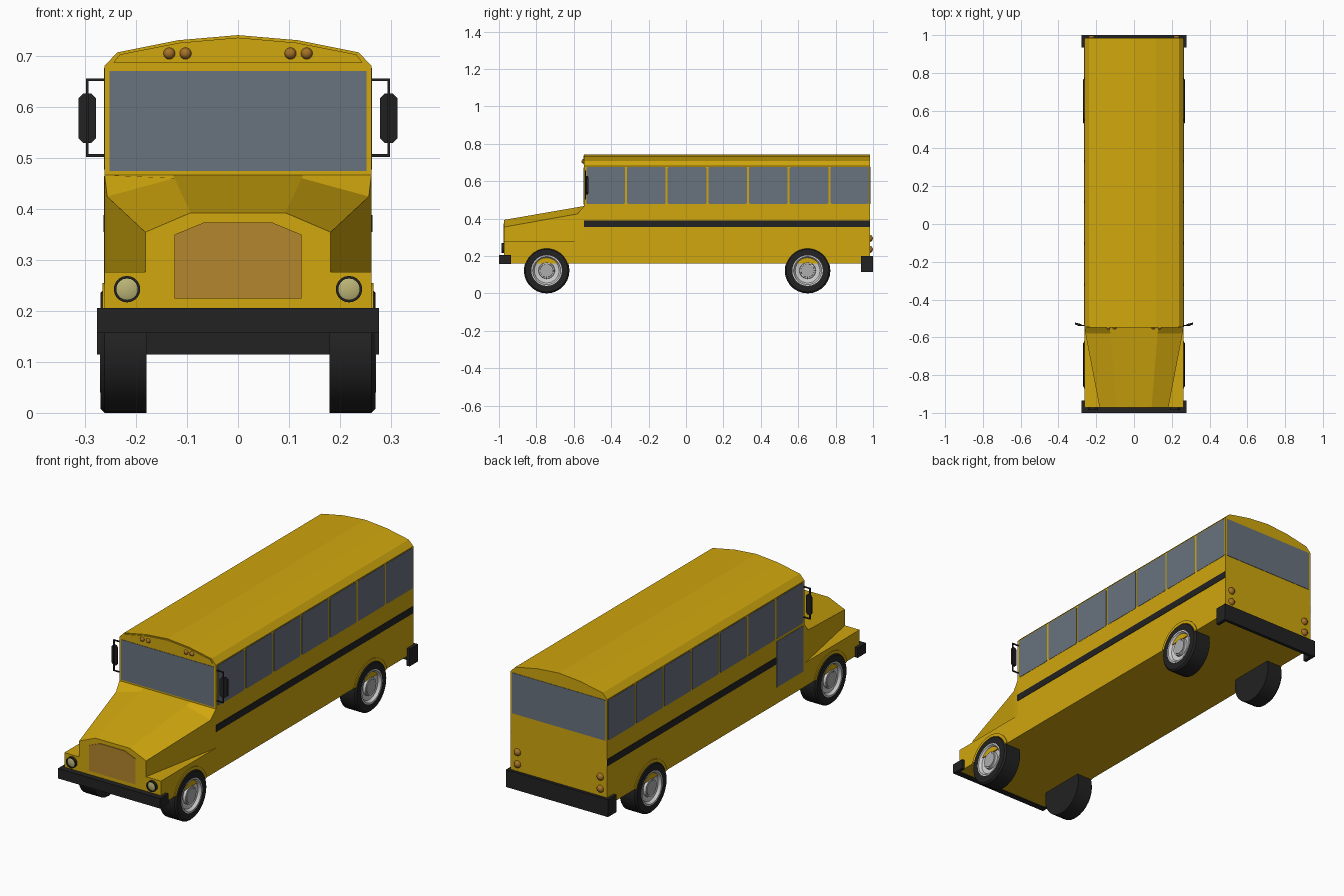
import bpy, bmesh, math
from mathutils import Vector

if "Cube" in bpy.data.objects:
    bpy.data.objects.remove(bpy.data.objects["Cube"])


def material(name, r, g, b):
    m = bpy.data.materials.new(name)
    m.diffuse_color = (r, g, b, 1)
    m.use_nodes = True
    m.node_tree.nodes["Principled BSDF"].inputs["Base Color"].default_value = m.diffuse_color
    return m


YELLOW = material("bus yellow", 0.63, 0.385, 0.004)
BLACK = material("black", 0.016, 0.016, 0.016)
GLASS = material("window glass", 0.14, 0.17, 0.21)
BROWN = material("grille brown", 0.45, 0.24, 0.027)
AMBER = material("amber lamp", 0.38, 0.17, 0.02)
LAMP = material("headlamp glass", 0.50, 0.46, 0.18)
STEEL = material("wheel steel", 0.62, 0.62, 0.62)
GREY = material("hub grey", 0.42, 0.42, 0.42)


def finish(name, bm, mat, smooth=False):
    bmesh.ops.recalc_face_normals(bm, faces=bm.faces[:])
    me = bpy.data.meshes.new(name)
    bm.to_mesh(me)
    bm.free()
    ob = bpy.data.objects.new(name, me)
    bpy.context.collection.objects.link(ob)
    me.materials.append(mat)
    if smooth:
        bpy.ops.object.select_all(action='DESELECT')
        ob.select_set(True)
        bpy.context.view_layer.objects.active = ob
        bpy.ops.object.shade_smooth_by_angle(angle=math.radians(35))
    return ob


def loft(name, rings, mat):
    """Skin a row of equal point rings and cap both ends."""
    bm = bmesh.new()
    vs = [[bm.verts.new(p) for p in ring] for ring in rings]
    n = len(vs[0])
    for a, b in zip(vs, vs[1:]):
        for i in range(n):
            bm.faces.new((a[i], a[(i + 1) % n], b[(i + 1) % n], b[i]))
    bm.faces.new(vs[0])
    bm.faces.new(vs[-1])
    return finish(name, bm, mat)


def mirrored(half):
    """Full outline from the right half, listed bottom to top."""
    return half + [(-x, z) for x, z in reversed(half) if x > 0]


def along_y(name, pts, y0, y1, mat):
    return loft(name, [[(x, y, z) for x, z in pts] for y in (y0, y1)], mat)


def along_x(name, pts, x0, x1, mat):
    return loft(name, [[(x, y, z) for y, z in pts] for x in (x0, x1)], mat)


def along_z(name, pts, z0, z1, mat):
    return loft(name, [[(x, y, z) for x, y in pts] for z in (z0, z1)], mat)


def rect(a0, a1, b0, b1, c=0.0):
    """Rectangle with corners cut by c."""
    if c == 0:
        return [(a0, b0), (a1, b0), (a1, b1), (a0, b1)]
    return [(a0 + c, b0), (a1 - c, b0), (a1, b0 + c), (a1, b1 - c),
            (a1 - c, b1), (a0 + c, b1), (a0, b1 - c), (a0, b0 + c)]


def lathe(name, profile, origin, axis, mat, seg=28):
    """Turn (distance along axis, radius) points about an axis."""
    d = Vector(axis)
    u = Vector((0, 0, 1))
    w = d.cross(u)
    o = Vector(origin)
    bm = bmesh.new()
    rings = []
    for t, r in profile:
        if r == 0:
            rings.append([bm.verts.new(o + d * t)] * seg)
        else:
            rings.append([bm.verts.new(o + d * t + r * (u * math.cos(a) + w * math.sin(a)))
                          for a in (2 * math.pi * i / seg for i in range(seg))])
    for a, b in zip(rings, rings[1:]):
        for i in range(seg):
            j = (i + 1) % seg
            f = list(dict.fromkeys((a[i], a[j], b[j], b[i])))
            bm.faces.new(f)
    return finish(name, bm, mat, True)


# Passenger body with a faceted arched roof
FRONT, BACK, HALF = -0.545, 0.985, 0.262
section = [(HALF, 0.16), (HALF, 0.682), (0.237, 0.708), (0.117, 0.732), (0, 0.742)]
along_y("body", mirrored(section), FRONT, BACK, YELLOW)
visor = [(0.245, 0.688), (0.232, 0.704), (0.115, 0.727), (0, 0.737)]
along_y("roof_front_panel", mirrored(visor), FRONT - 0.004, FRONT + 0.01, YELLOW)

# Fender block and tapered bonnet
along_y("fenders", rect(-HALF, HALF, 0.16, 0.277), -0.972, FRONT + 0.01, YELLOW)
bonnet = [(-0.972, [(0.182, 0.26), (0.182, 0.355), (0.093, 0.393)]),
          (-0.58, [(0.257, 0.26), (0.257, 0.425), (0.125, 0.461)]),
          (FRONT, [(0.262, 0.26), (0.262, 0.467), (0.128, 0.467)])]
loft("bonnet", [[(x, y, z) for x, z in mirrored(h)] for y, h in bonnet], YELLOW)

# Grille plate
along_y("grille", mirrored([(0.125, 0.225), (0.125, 0.35), (0.067, 0.374)]),
        -0.975, -0.968, BROWN)

# Windscreen and rear window
along_y("windscreen", rect(-0.252, 0.252, 0.475, 0.672), FRONT - 0.002, FRONT + 0.004, GLASS)
along_y("rear_window", rect(-0.253, 0.253, 0.478, 0.677), BACK - 0.004, BACK + 0.002, GLASS)

# Bumpers with wrapped ends
for name, s, z0, z1, face in (("front_bumper", -1, 0.157, 0.206, 0.97),
                              ("rear_bumper", 1, 0.115, 0.2, 0.984)):
    u = [(0.277, 1.0), (0.277, 0.935), (0.26, 0.935), (0.26, face)]
    along_z(name, [(x, s * y) for x, y in mirrored(u)], z0, z1, BLACK)

for s, side in ((1, "right"), (-1, "left")):
    # Side windows
    for i in range(7):
        y = -0.533 + i * 0.2175
        along_x(f"{side}_window_{i + 1}", rect(y, y + 0.207, 0.478, 0.677, 0.006),
                s * 0.258, s * 0.2635, GLASS)

    # Black side stripe, stopping at the door on the left
    along_x(f"{side}_stripe", rect(FRONT if s > 0 else -0.325, BACK, 0.355, 0.389),
            s * 0.258, s * 0.264, BLACK)

    # Headlamps
    o = (s * 0.218, -0.972, 0.243)
    lathe(f"{side}_headlamp_ring", [(-0.005, 0.026), (0.014, 0.026), (0.014, 0.021), (0.009, 0.021)],
          o, (0, -1, 0), BLACK, 20)
    lathe(f"{side}_headlamp", [(0.009, 0.022), (0.012, 0.015), (0.013, 0)], o, (0, -1, 0), LAMP, 20)

    # Roof marker lamps and tail lamps
    dome = [(-0.004, 1.0), (0.0, 1.0), (0.55, 0.8), (0.85, 0.45), (0.95, 0)]
    for i, x in enumerate((0.103, 0.135)):
        lathe(f"{side}_roof_lamp_{i + 1}", [(t * 0.01, r * 0.0115) for t, r in dome],
              (s * x, FRONT - 0.004, 0.706), (0, -1, 0), AMBER, 16)
    for i, z in enumerate((0.235, 0.294)):
        lathe(f"{side}_tail_lamp_{i + 1}", [(t * 0.015, r * 0.018) for t, r in dome],
              (s * 0.225, BACK, z), (0, 1, 0), AMBER, 16)

    # Mirror bracket and mirror, swept slightly forward to back
    for part, z0, z1, x0, x1 in (("lower_arm", 0.503, 0.508, 0.255, 0.299),
                                 ("upper_arm", 0.652, 0.657, 0.255, 0.299),
                                 ("post", 0.503, 0.657, 0.294, 0.299)):
        along_y(f"{side}_mirror_{part}", rect(s * x0, s * x1, z0, z1), -0.541, -0.535, BLACK)
    pts = rect(0.279, 0.313, 0.53, 0.627, 0.009)
    loft(f"{side}_mirror", [[(s * x, -0.535 + (x - 0.279) * 0.25 + d, z) for x, z in pts]
                            for d in (-0.006, 0.005)], BLACK)

    for end, y in (("front", -0.745), ("rear", 0.65)):
        # Wheels: tyre, dished rim and hub
        o = (0, y, 0.122)
        ax = (s, 0, 0)
        lathe(f"{end}_{side}_tyre", [(0.18, 0), (0.18, 0.122), (0.262, 0.122), (0.27, 0.114),
                                     (0.27, 0.082), (0.25, 0.078), (0.25, 0)], o, ax, BLACK)
        lathe(f"{end}_{side}_rim", [(0.25, 0.082), (0.271, 0.082), (0.271, 0.075),
                                    (0.258, 0.066), (0.254, 0.044), (0.266, 0.042),
                                    (0.266, 0.036)], o, ax, STEEL)
        lathe(f"{end}_{side}_hub", [(0.25, 0.037), (0.268, 0.035), (0.268, 0)], o, ax, GREY)

        # Wheel arch lip
        angles = [math.radians(18 + 144 * i / 16) for i in range(17)]
        arc = [(y + 0.133 * math.cos(a), 0.122 + 0.133 * math.sin(a)) for a in angles]
        arc += [(y + 0.118 * math.cos(a), 0.122 + 0.118 * math.sin(a)) for a in reversed(angles)]
        along_x(f"{end}_{side}_arch", arc, s * 0.255, s * 0.266, YELLOW)

# Entry door on the left side
along_x("entry_door", rect(-0.533, -0.328, 0.24, 0.465), -0.258, -0.2635, GLASS)
